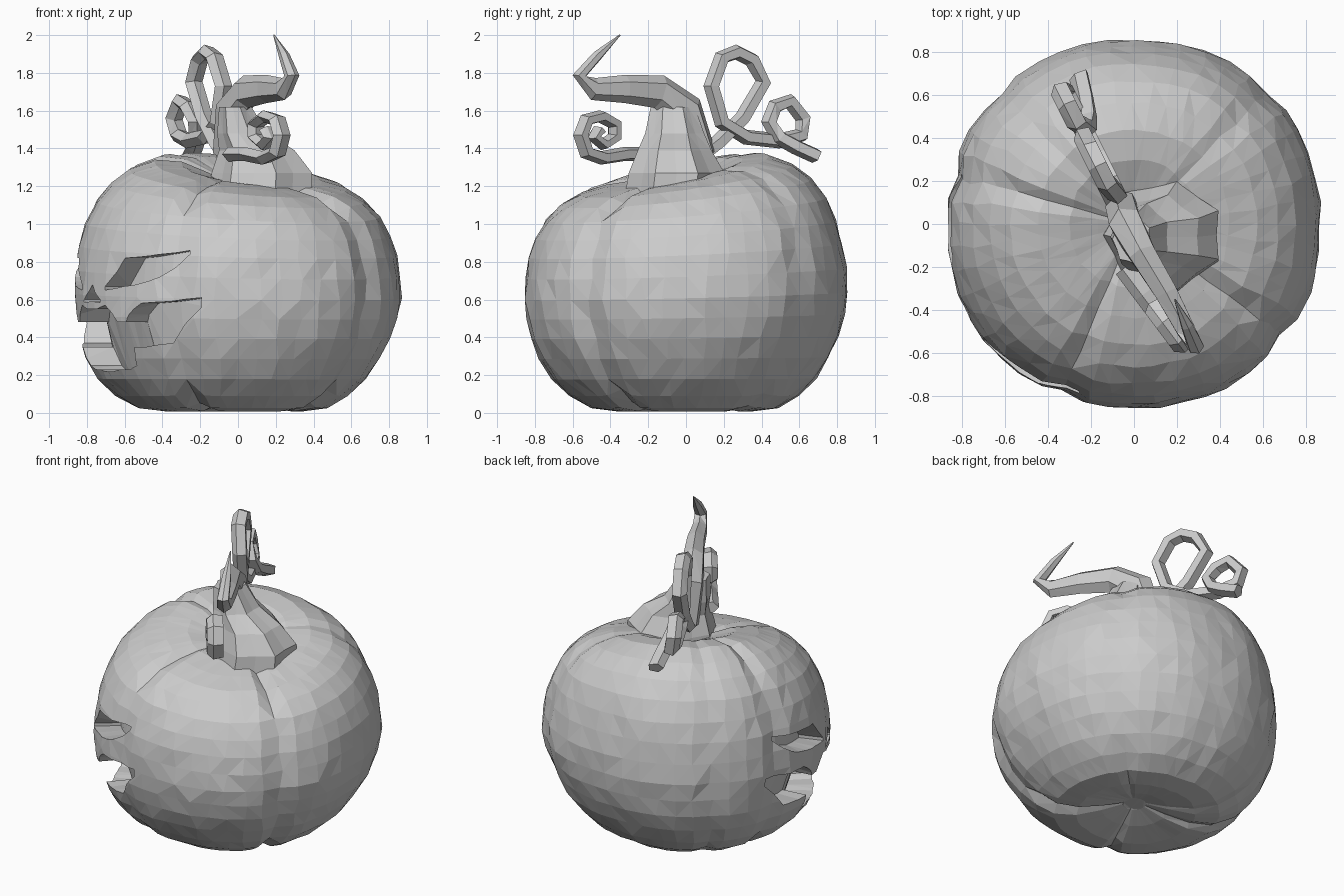
import bpy, bmesh, random
from math import sin, cos, radians, exp, pi
from mathutils import Vector

if "Cube" in bpy.data.objects:
    bpy.data.objects.remove(bpy.data.objects["Cube"])

random.seed(4)


def make(name, verts, faces):
    bm = bmesh.new()
    vs = [bm.verts.new(v) for v in verts]
    for f in faces:
        bm.faces.new([vs[i] for i in f])
    bmesh.ops.triangulate(bm, faces=bm.faces[:])
    bmesh.ops.recalc_face_normals(bm, faces=bm.faces[:])
    me = bpy.data.meshes.new(name)
    bm.to_mesh(me)
    bm.free()
    ob = bpy.data.objects.new(name, me)
    bpy.context.collection.objects.link(ob)
    return ob


def loft(name, rings):
    """Skin a list of equal-sized rings and cap both ends."""
    n = len(rings[0])
    faces = [(r * n + i, r * n + (i + 1) % n, (r + 1) * n + (i + 1) % n, (r + 1) * n + i)
             for r in range(len(rings) - 1) for i in range(n)]
    last = (len(rings) - 1) * n
    faces += [tuple(range(n)), tuple(range(last, last + n))]
    return make(name, [p for ring in rings for p in ring], faces)


def tube(name, path, side, sides):
    """Path of (x, y, z, side radius, in-plane radius); side = normal of the curl plane."""
    pts = [Vector(p[:3]) for p in path]
    side = Vector(side).normalized()
    rings = []
    for i, p in enumerate(path):
        t = (pts[min(i + 1, len(pts) - 1)] - pts[max(i - 1, 0)]).normalized()
        up = t.cross(side).normalized()
        rings.append([pts[i] + side * p[3] * cos(2 * pi * (k + .5) / sides)
                      + up * p[4] * sin(2 * pi * (k + .5) / sides) for k in range(sides)])
    return loft(name, rings)


# Pumpkin body: lathe profile with grooves and a tilted top
PROFILE = [(.07, .07), (.2, .035), (.36, .008), (.5, .025), (.61, .09), (.705, .18), (.775, .29),
           (.825, .40), (.853, .51), (.866, .62), (.86, .74), (.84, .86), (.805, .97),
           (.75, 1.08), (.67, 1.17), (.57, 1.235), (.44, 1.275), (.3, 1.28), (.17, 1.25), (.06, 1.22)]
GROOVES = {45: .4, 135: .4, 165: .8, 247.5: .8, 322.5: 1}   # direction: depth
SEG = 48


def groove(deg):
    return max(d * exp(-(((deg - g + 180) % 360 - 180) / 4.5) ** 2) for g, d in GROOVES.items())


def radius_at(z):
    side = PROFILE[3:16]
    for (r0, z0), (r1, z1) in zip(side, side[1:]):
        if z0 <= z <= z1:
            return r0 + (r1 - r0) * (z - z0) / (z1 - z0)
    return .8


rings = []
for i, (r, z) in enumerate(PROFILE):
    ring = []
    for k in range(SEG):
        deg = 360 * k / SEG
        a, g = radians(deg), groove(deg)
        fade = min(1, r / .4)
        j = random.uniform(-.007, .007) * fade
        lean = .07 * cos(a - radians(20)) * max(0, 1 - z / .6)     # tucks in low down at the right
        rr = r * (1 + .02 * abs(sin(2 * a)) - .04 * g - lean) + j
        zz = z + (z / 1.25) ** 2 * fade * (.08 * sin(a) - .055 * cos(a))
        zz += g * fade * (-.035 if z > 1.1 else .035 if z < .1 else 0)
        b = a + random.uniform(-.02, .02)                          # irregular facets
        ring.append((rr * cos(b), .985 * rr * sin(b), max(0, zz)))
    rings.append(ring)
body = loft("pumpkin_body", rings)

# Carved face: columns of (degrees from face centre, low z, high z)
FACE = 208
half_mouth = [(4, .22, .55), (9, .23, .57), (15, .23, .48), (19, .25, .48), (20.5, .35, .52),
              (26, .35, .58), (37, .37, .59), (49, .56, .61)]
eye = [(9, .65, .67), (18, .67, .82), (24, .68, .825), (33, .72, .84), (44, .84, .86)]
nose = [(-6, .585, .60), (0, .59, .68), (6, .585, .60)]


def mirror(cols):
    return [(-d, lo, hi) for d, lo, hi in reversed(cols)]


def carve(name, cols):
    rings = []
    for d, lo, hi in cols:
        a = radians(FACE + d)
        rings.append([(radius_at(z) * s * cos(a), radius_at(z) * s * sin(a), z)
                      for z, s in ((lo, .83), (lo, 1.2), (hi, 1.2), (hi, .83))])
    cutter = loft(name, rings)
    cutter.hide_render = True
    m = body.modifiers.new(name, 'BOOLEAN')
    m.operation, m.solver, m.object = 'DIFFERENCE', 'EXACT', cutter
    bpy.context.view_layer.objects.active = body
    bpy.ops.object.modifier_apply(modifier=m.name)
    bpy.data.objects.remove(cutter)


carve("mouth_cutter", mirror(half_mouth) + half_mouth)
carve("right_eye_cutter", eye)
carve("left_eye_cutter", mirror(eye))
carve("nose_cutter", nose)

# Flared, fluted stem base
base = []
for x, y, z, rx, ry in [(.13, -.06, 1.15, .29, .27), (.14, -.05, 1.27, .28, .26),
                        (.11, -.06, 1.39, .21, .20), (.03, -.06, 1.48, .14, .16),
                        (-.01, -.07, 1.62, .09, .12)]:
    base.append([(x + rx * f * cos(a), y + ry * f * sin(a), z)
                 for k in range(14)
                 for a, f in [(2 * pi * k / 14, 1 if k % 2 else .87)]])
loft("stem_base", base)

# Bent stem with an upturned tip
tube("stem", [(-.05, .07, 1.36, .08, .10), (-.03, -.01, 1.60, .085, .11),
              (.04, -.14, 1.70, .07, .09), (.15, -.32, 1.715, .06, .075),
              (.24, -.49, 1.715, .05, .06), (.285, -.565, 1.785, .04, .04),
              (.245, -.47, 1.89, .03, .028), (.19, -.35, 2.0, .004, .004)],
     (.89, .45, 0), 6)

# Back tendril: a tall loop, a small loop and a tail
back = [(.08, 1.36), (.17, 1.43), (.30, 1.56), (.41, 1.75), (.35, 1.87), (.27, 1.91), (.19, 1.88),
        (.135, 1.73), (.19, 1.54), (.32, 1.46), (.5, 1.44), (.61, 1.47), (.62, 1.56),
        (.55, 1.65), (.47, 1.62), (.44, 1.54), (.49, 1.46), (.58, 1.41), (.69, 1.36)]
path = []
for i, (y, z) in enumerate(back):
    x = -.03 - .5 * y + (.02 if 6 < i < 12 else 0) + .03 * max(0, i - 14)
    path.append((x, y, z, .05, .042))
tube("back_tendril", path, (1, .5, 0), 5)

# Front tendril: a small spiral
front = [(-.2, 1.37), (-.32, 1.37), (-.44, 1.35), (-.53, 1.38), (-.56, 1.47), (-.53, 1.55),
         (-.45, 1.57), (-.38, 1.53), (-.38, 1.46), (-.44, 1.42), (-.49, 1.46), (-.46, 1.5)]
tube("front_tendril", [(.02 + (-.28 - y) * .75, y, z, .055, .04 - .001 * i)
                       for i, (y, z) in enumerate(front)], (.8, .6, 0), 5)
